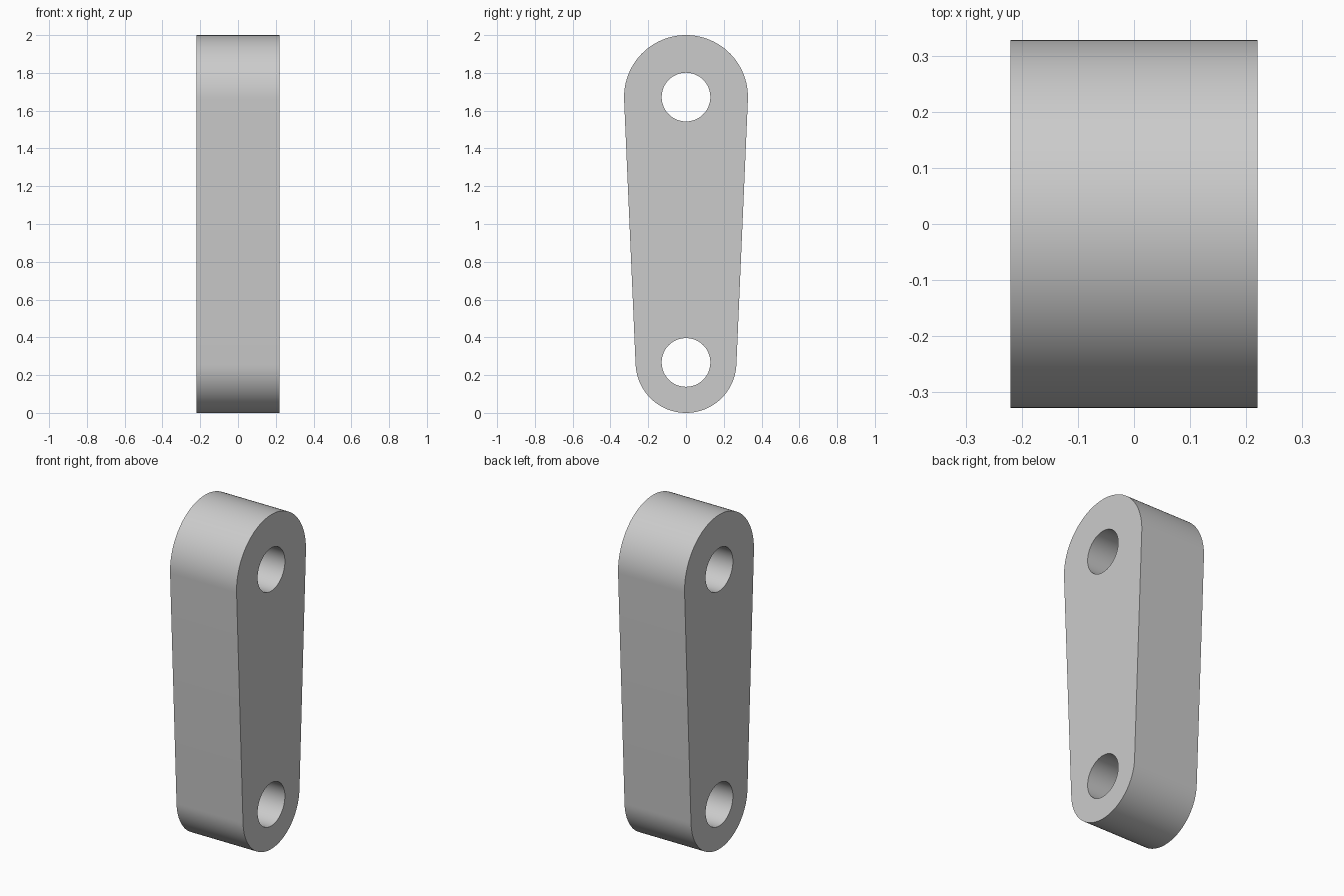
import bpy
import bmesh
from math import asin, cos, pi, radians, sin

cube = bpy.data.objects.get("Cube")
if cube:
    bpy.data.objects.remove(cube, do_unlink=True)

# Key sizes
HALF_WIDTH = 0.22
TOP_R, BOTTOM_R, HOLE_R = 0.328, 0.267, 0.129
TOP_Z, BOTTOM_Z = 2 - TOP_R, BOTTOM_R
ARC_STEPS = 48

grey = bpy.data.materials.new("plain grey")
grey.use_nodes = True
colour = (0.6, 0.6, 0.6, 1)
grey.diffuse_color = colour
grey.node_tree.nodes["Principled BSDF"].inputs["Base Color"].default_value = colour


def arc(z, radius, start, end):
    """Points on an arc in the YZ plane, both ends included."""
    angles = [start + (end - start) * i / ARC_STEPS for i in range(ARC_STEPS + 1)]
    return [(radius * cos(a), z + radius * sin(a)) for a in angles]


def extrude_profile(name, profile, half_width):
    """Solid made by extruding a YZ profile along x."""
    bm = bmesh.new()
    face = bm.faces.new([bm.verts.new((-half_width, y, z)) for y, z in profile])
    new = bmesh.ops.extrude_face_region(bm, geom=[face])["geom"]
    moved = [v for v in new if isinstance(v, bmesh.types.BMVert)]
    bmesh.ops.translate(bm, verts=moved, vec=(2 * half_width, 0, 0))
    bmesh.ops.recalc_face_normals(bm, faces=bm.faces)
    mesh = bpy.data.meshes.new(name)
    bm.to_mesh(mesh)
    bm.free()
    mesh.materials.append(grey)
    obj = bpy.data.objects.new(name, mesh)
    bpy.context.collection.objects.link(obj)
    return obj


# Tapered link: two round ends joined by their common tangents
tilt = asin((TOP_R - BOTTOM_R) / (TOP_Z - BOTTOM_Z))
outline = arc(TOP_Z, TOP_R, -tilt, pi + tilt)
outline += arc(BOTTOM_Z, BOTTOM_R, pi + tilt, 2 * pi - tilt)
link = extrude_profile("link_body", outline, HALF_WIDTH)

# Pin holes through both ends
for name, z in (("top_hole_cutter", TOP_Z), ("bottom_hole_cutter", BOTTOM_Z)):
    cutter = extrude_profile(name, arc(z, HOLE_R, 0, 2 * pi)[:-1], HALF_WIDTH * 2)
    cutter.hide_render = True
    cutter.hide_set(True)
    cut = link.modifiers.new(name, "BOOLEAN")
    cut.operation = "DIFFERENCE"
    cut.solver = "EXACT"
    cut.object = cutter

# Apply the cuts, then smooth the curved walls and keep the rims sharp
bpy.ops.object.select_all(action="DESELECT")
link.select_set(True)
bpy.context.view_layer.objects.active = link
for modifier in list(link.modifiers):
    cutter = modifier.object
    bpy.ops.object.modifier_apply(modifier=modifier.name)
    bpy.data.objects.remove(cutter, do_unlink=True)
bpy.ops.object.shade_smooth_by_angle(angle=radians(30))
